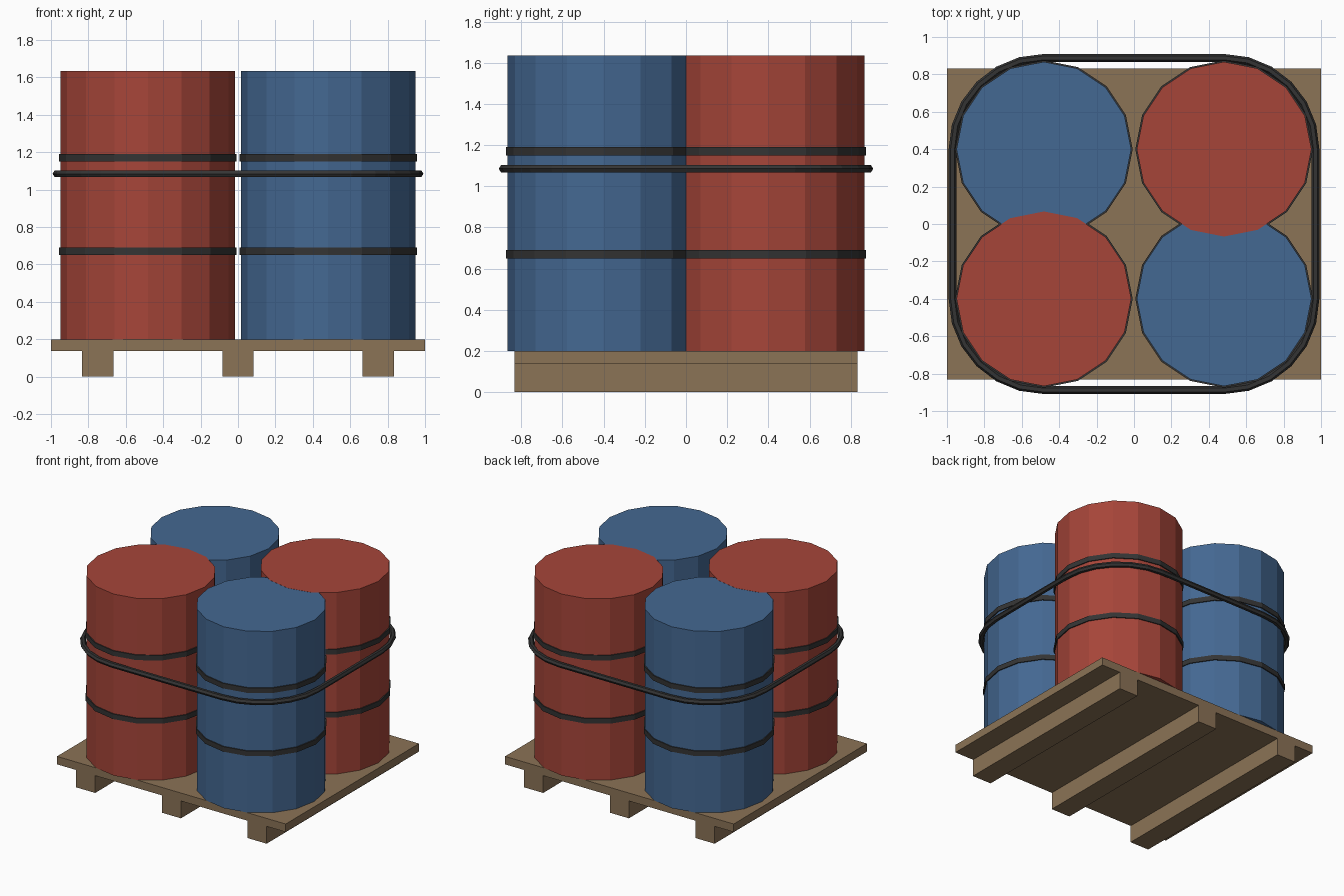
import bpy
import bmesh
from math import cos, sin, pi
from mathutils import Vector

cube = bpy.data.objects.get("Cube")
if cube:
    bpy.data.objects.remove(cube, do_unlink=True)


def material(name, rgb):
    lin = [((c / 255 + 0.055) / 1.055) ** 2.4 for c in rgb]
    m = bpy.data.materials.new(name)
    m.use_nodes = True
    m.diffuse_color = (*lin, 1)
    m.node_tree.nodes["Principled BSDF"].inputs["Base Color"].default_value = (*lin, 1)
    return m


red = material("red paint", (166, 69, 57))
blue = material("blue paint", (68, 104, 146))
wood = material("pallet wood", (139, 115, 86))
rubber = material("dark rubber", (52, 52, 52))


def finish(name, bm, mat):
    bmesh.ops.recalc_face_normals(bm, faces=bm.faces)
    mesh = bpy.data.meshes.new(name)
    bm.to_mesh(mesh)
    bm.free()
    mesh.materials.append(mat)
    obj = bpy.data.objects.new(name, mesh)
    bpy.context.collection.objects.link(obj)
    return obj


def box(name, x, z0, z1, width, depth, mat):
    bm = bmesh.new()
    bmesh.ops.create_cube(bm, size=1)
    bmesh.ops.scale(bm, verts=bm.verts, vec=(width, depth, z1 - z0))
    bmesh.ops.translate(bm, verts=bm.verts, vec=(x, 0, (z0 + z1) / 2))
    finish(name, bm, mat)


def drum(name, x, y, z0, z1, radius, mat):
    bm = bmesh.new()
    bmesh.ops.create_cone(bm, cap_ends=True, segments=16, radius1=radius,
                          radius2=radius, depth=z1 - z0)
    bmesh.ops.translate(bm, verts=bm.verts, vec=(x, y, (z0 + z1) / 2))
    finish(name, bm, mat)


# Pallet
DEPTH = 1.665
box("pallet_deck", 0, 0.137, 0.2, 2, DEPTH, wood)
for name, x in (("right", -0.75), ("middle", 0), ("left", 0.75)):
    box(f"pallet_runner_{name}", x, 0, 0.137, 0.167, DEPTH, wood)

# Four barrels, colours alternating, each with two hoops
CX, CY = 0.482, 0.4
for sx, side in ((-1, "right"), (1, "left")):
    for sy, end in ((-1, "front"), (1, "back")):
        is_red = sx == sy
        top = 1.635 if is_red else 1.634
        drum(f"barrel_{end}_{side}", sx * CX, sy * CY, 0.2, top, 0.467,
             red if is_red else blue)
        for level, z in (("lower", 0.67), ("upper", 1.17)):
            drum(f"hoop_{level}_{end}_{side}", sx * CX, sy * CY,
                 z - 0.02, z + 0.02, 0.475, rubber)

# Strap: hexagonal section swept round a rounded rectangle
bm = bmesh.new()
rings = []
for sx, sy, start in ((1, 1, 0), (-1, 1, 1), (-1, -1, 2), (1, -1, 3)):
    for k in range(7):
        a = start * pi / 2 + k * pi / 12
        out = Vector((cos(a), sin(a), 0))
        centre = Vector((sx * CX, sy * CY, 1.085)) + out * 0.488
        rings.append([bm.verts.new(centre + out * 0.021 * cos(j * pi / 3)
                                   + Vector((0, 0, 0.021 * sin(j * pi / 3))))
                      for j in range(6)])
for i, ring in enumerate(rings):
    nxt = rings[(i + 1) % len(rings)]
    for j in range(6):
        n = (j + 1) % 6
        bm.faces.new((ring[j], nxt[j], nxt[n], ring[n]))
finish("strap", bm, rubber)
